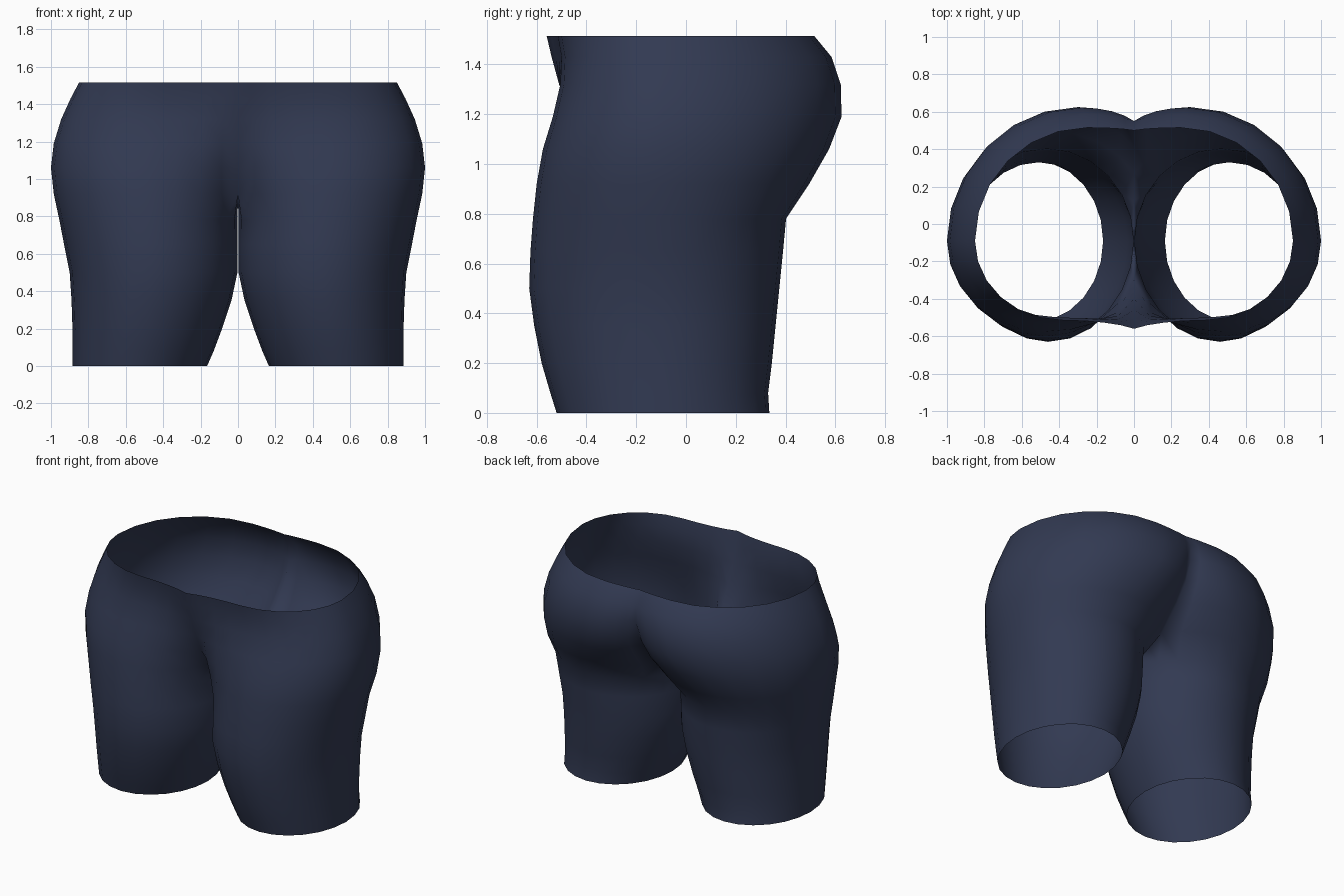
import bpy, bmesh, math

if "Cube" in bpy.data.objects:
    bpy.data.objects.remove(bpy.data.objects["Cube"])

# Leg levels: z, inner x, outer x, front y, back y, centre x
LEGS = [
    (0.00, .165, .885, -.520, .335, .525),
    (0.08, .130, .885, -.545, .330, .510),
    (0.20, .085, .885, -.580, .345, .490),
    (0.35, .035, .890, -.610, .360, .470),
    (0.50, .003, .900, -.630, .375, .460),
    (0.65, .003, .930, -.625, .390, .460),
    (0.78, .003, .955, -.615, .402, .465),
]
# Hip levels: z, outer x, front y, back y, front centre x, back centre x,
# then y of the middle seam at front and back
HIPS = [
    (0.92, .985, -.600, .495, .47, .44, -.30, .27),
    (1.06, 1.00, -.575, .575, .48, .36, -.40, .41),
    (1.19, .985, -.535, .625, .46, .30, -.46, .505),
    (1.32, .945, -.505, .622, .43, .28, -.51, .55),
    (1.43, .895, -.500, .585, .40, .26, -.54, .55),
    (1.515, .85, -.515, .515, .38, .25, -.56, .50),
]
CY = -0.09
STEP = 15
OUTER = range(-60, 241, STEP)      # front seam, round the outside, to back seam
INNER = range(255, 300, STEP)      # inside of the thigh
S60, C60 = math.sin(math.radians(60)), 0.5


def leg_point(row, deg):
    z, xi, xo, yf, yb, cx = row
    s, c = math.sin(math.radians(deg)), math.cos(math.radians(deg))
    x = cx + s * ((xo - cx) if s > 0 else (cx - xi))
    y = CY + c * ((yf - CY) if c > 0 else -(yb - CY))
    return x, y, z


def hip_point(row, deg):
    z, xo, yf, yb, cf, cb, seam_f, seam_b = row
    s, c = math.sin(math.radians(deg)), math.cos(math.radians(deg))
    front = c > 0
    cx, edge, seam = (cf, yf, seam_f) if front else (cb, yb, seam_b)
    if s >= 0:                     # outer side
        return cx + s * (xo - cx), CY + abs(c) * (edge - CY), z
    f = (abs(c) - C60) / (1 - C60)  # sweep in to the middle seam
    return max(0, cx * (1 + s / S60)), seam + (edge - seam) * f, z


bm = bmesh.new()
rows = []
for row in LEGS:
    rows.append([bm.verts.new(leg_point(row, d)) for d in (*OUTER, *INNER)])
for i, row in enumerate(HIPS):
    ring = [bm.verts.new(hip_point(row, d)) for d in OUTER]
    if i == 0:                     # crotch seam between the legs
        n = len(INNER) + 1
        for k in range(1, n):
            y = row[7] + (row[6] - row[7]) * k / n
            ring.append(bm.verts.new((0, y, row[0] - .03 * math.sin(math.pi * k / n))))
    rows.append(ring)

# Skin the levels: closed rings on the leg, open half rings on the hips
for low, high in zip(rows, rows[1:]):
    n = len(high)
    closed = n == len(OUTER) + len(INNER)
    for j in range(n if closed else n - 1):
        k = (j + 1) % n
        bm.faces.new((low[j], low[k], high[k], high[j]))
for f in bm.faces:
    f.smooth = True

mesh = bpy.data.meshes.new("shorts")
bm.to_mesh(mesh)
bm.free()
shorts = bpy.data.objects.new("shorts", mesh)
bpy.context.collection.objects.link(shorts)

# Other half
mirror = shorts.modifiers.new("mirror", 'MIRROR')
mirror.use_axis[0] = True
mirror.use_mirror_merge = True
mirror.merge_threshold = 0.001

navy = bpy.data.materials.new("navy cloth")
navy.diffuse_color = (.032, .042, .085, 1)
navy.use_nodes = True
navy.node_tree.nodes["Principled BSDF"].inputs["Base Color"].default_value = navy.diffuse_color
mesh.materials.append(navy)
